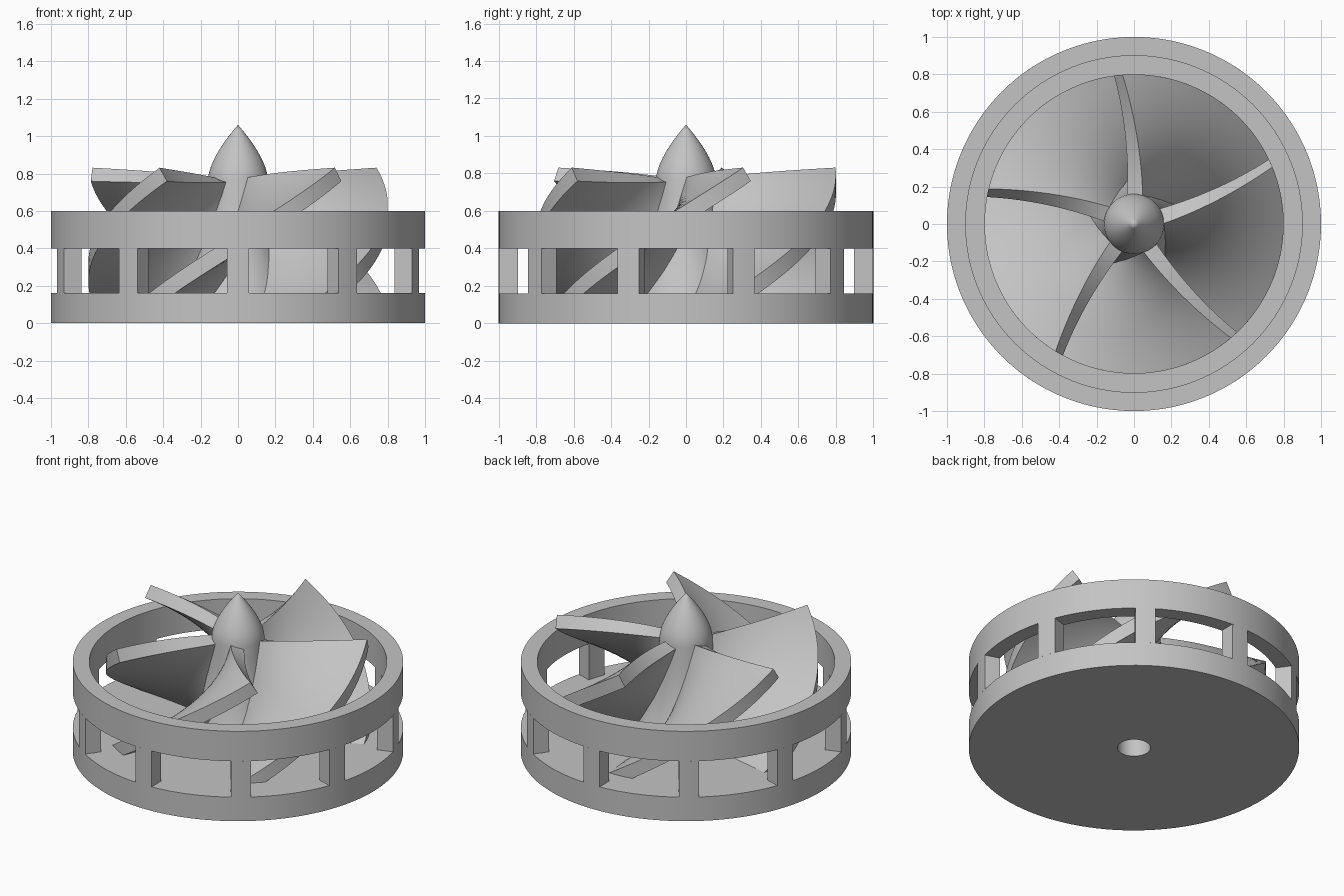
import bpy, bmesh, math
from mathutils import Vector

cube = bpy.data.objects.get("Cube")
if cube:
    bpy.data.objects.remove(cube)

grey = bpy.data.materials.new("light_grey")
grey.use_nodes = True
grey.diffuse_color = (0.55, 0.55, 0.55, 1)
grey.node_tree.nodes["Principled BSDF"].inputs["Base Color"].default_value = (0.55, 0.55, 0.55, 1)

SEG = 120
FLOOR, SILL_TOP, RIM = 0.16, 0.4, 0.6


def finish(bm, name):
    bmesh.ops.remove_doubles(bm, verts=bm.verts, dist=1e-5)
    bmesh.ops.recalc_face_normals(bm, faces=bm.faces)
    mesh = bpy.data.meshes.new(name)
    bm.to_mesh(mesh)
    bm.free()
    mesh.shade_smooth()
    mesh.set_sharp_from_angle(angle=math.radians(30))
    mesh.materials.append(grey)
    obj = bpy.data.objects.new(name, mesh)
    bpy.context.collection.objects.link(obj)
    return obj


def lathe(name, profile, closed=True):
    """Spin a radius/height outline around the z axis."""
    bm = bmesh.new()
    verts = [bm.verts.new((r, 0, z)) for r, z in profile]
    edges = [bm.edges.new(p) for p in zip(verts, verts[1:])]
    if closed:
        edges.append(bm.edges.new((verts[-1], verts[0])))
    bmesh.ops.spin(bm, geom=verts + edges, cent=(0, 0, 0), axis=(0, 0, 1),
                   angle=math.tau, steps=SEG, use_merge=True)
    return finish(bm, name)


# Base plate with a shaft hole, and the upper rim of the housing
lathe("base_plate", [(0.1, 0), (1, 0), (1, FLOOR), (0.1, FLOOR)])
lathe("upper_rim", [(0.9, SILL_TOP), (1, SILL_TOP), (1, RIM), (0.9, RIM)])

# Ten parallel-sided posts with curved faces leave the windows between them
bm = bmesh.new()
for i in range(10):
    mid = math.radians(-90 + 36 * i)
    outline = []
    for radius, order in ((1.0, (-1, -0.5, 0, 0.5, 1)), (0.9, (1, 0.5, 0, -0.5, -1))):
        for s in order:
            a = mid + s * math.asin(0.06 / radius)
            outline.append((radius * math.cos(a), radius * math.sin(a)))
    low = bm.faces.new([bm.verts.new((x, y, FLOOR)) for x, y in outline])
    top = bmesh.ops.extrude_face_region(bm, geom=[low], use_keep_orig=True)
    bmesh.ops.translate(bm, vec=(0, 0, SILL_TOP - FLOOR),
                        verts=[v for v in top["geom"] if isinstance(v, bmesh.types.BMVert)])
finish(bm, "window_posts")

# Flared hub with a pointed nose and a blind bore
flare = [(0.30, FLOOR), (0.25, 0.28), (0.21, 0.4), (0.18, 0.55), (0.165, 0.68), (0.16, 0.77)]
nose = []
for i in range(1, 11):
    t = i / 10
    nose.append((0.16 * (1 - t ** 1.6), 0.77 + 0.29 * t))
lathe("hub", [(0, SILL_TOP), (0.1, SILL_TOP), (0.1, FLOOR)] + flare + nose, closed=False)

# Five thick helical blades
TWIST, THICK, TIP = 2.0, 0.085, 0.8
ROWS, COLS = 32, 14


def blade_point(r, t, side, phase):
    f = r / TIP
    z_top = 0.76 + 0.035 * f
    z = 0.08 + (z_top - 0.08) * t
    a = phase + TWIST * (z - 0.795) - math.radians(6) * (1 - f)
    radial = Vector((math.cos(a), math.sin(a), 0))
    around = Vector((-math.sin(a), math.cos(a), 0))
    normal = Vector((0, 0, r * TWIST)) - around
    return radial * r + Vector((0, 0, z)) + normal.normalized() * side * THICK / 2


for n in range(5):
    bm = bmesh.new()
    phase = math.radians(96 + 72 * n)
    grids = []
    for side in (1, -1):
        grids.append([[bm.verts.new(blade_point(0.14 + (TIP - 0.14) * c / COLS, row / ROWS, side, phase))
                       for c in range(COLS + 1)] for row in range(ROWS + 1)])
    for g in grids:
        for i in range(ROWS):
            for j in range(COLS):
                bm.faces.new((g[i][j], g[i][j + 1], g[i + 1][j + 1], g[i + 1][j]))
    # Close the four sides between upper and lower skins
    up, down = grids
    for i in (0, ROWS):
        for j in range(COLS):
            bm.faces.new((up[i][j], up[i][j + 1], down[i][j + 1], down[i][j]))
    for j in (0, COLS):
        for i in range(ROWS):
            bm.faces.new((up[i][j], up[i + 1][j], down[i + 1][j], down[i][j]))
    finish(bm, f"blade_{n + 1}")
